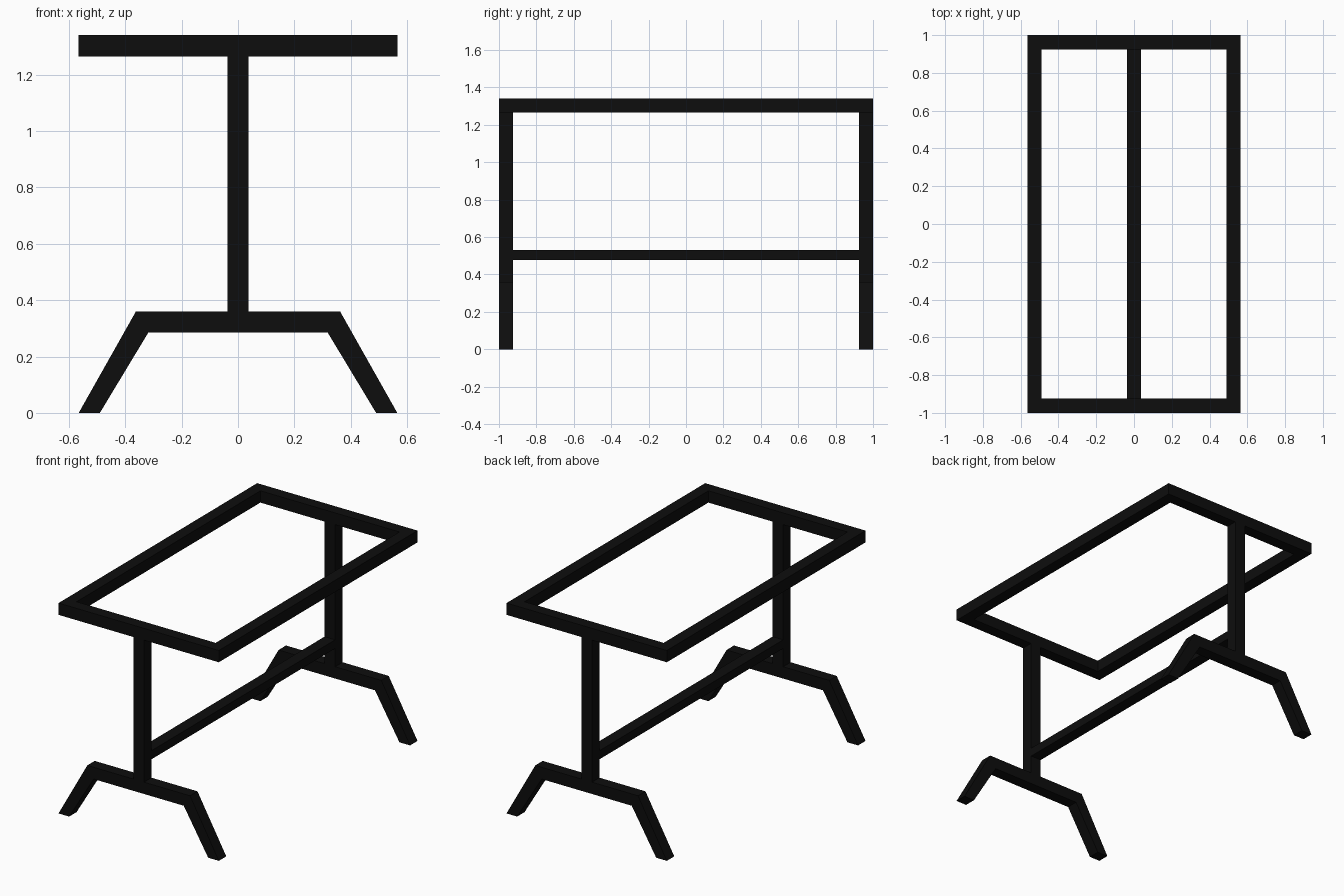
import bpy
import bmesh

cube = bpy.data.objects.get("Cube")
if cube:
    bpy.data.objects.remove(cube, do_unlink=True)

black = bpy.data.materials.new("black_steel")
black.use_nodes = True
colour = (0.004, 0.004, 0.004, 1)
black.diffuse_color = colour
black.node_tree.nodes["Principled BSDF"].inputs["Base Color"].default_value = colour

HALF_W, HALF_L, HEIGHT = 0.565, 1.0, 1.34
TUBE = 0.075


def finish(name, bm):
    bmesh.ops.recalc_face_normals(bm, faces=bm.faces)
    mesh = bpy.data.meshes.new(name)
    bm.to_mesh(mesh)
    bm.free()
    mesh.materials.append(black)
    obj = bpy.data.objects.new(name, mesh)
    bpy.context.collection.objects.link(obj)
    return obj


def box(name, low, high):
    bm = bmesh.new()
    bmesh.ops.create_cube(bm, size=1)
    for v in bm.verts:
        v.co = [(a + b) / 2 + c * (b - a) for a, b, c in zip(low, high, v.co)]
    return finish(name, bm)


def strip(name, outer, inner, offset, closed=False):
    """Solid bar between two matching outlines, extruded by an offset."""
    bm = bmesh.new()
    a = [bm.verts.new(p) for p in outer]
    b = [bm.verts.new(p) for p in inner]
    n = len(a)
    for i in range(n if closed else n - 1):
        j = (i + 1) % n
        bm.faces.new((a[i], a[j], b[j], b[i]))
    out = bmesh.ops.extrude_face_region(bm, geom=bm.faces[:], use_keep_orig=True)
    moved = [g for g in out["geom"] if isinstance(g, bmesh.types.BMVert)]
    bmesh.ops.translate(bm, vec=offset, verts=moved)
    return finish(name, bm)


def rectangle(w, l, z):
    return [(-w, -l, z), (w, -l, z), (w, l, z), (-w, l, z)]


# Mitred rectangular top frame
frame_z = HEIGHT - TUBE
strip("top_frame", rectangle(HALF_W, HALF_L, frame_z),
      rectangle(HALF_W - TUBE, HALF_L - TUBE, frame_z), (0, 0, TUBE), closed=True)

# Post and splayed foot at each end
outer_half = [(HALF_W, 0), (0.362, 0.36)]
inner_half = [(HALF_W - TUBE, 0), (0.318, 0.285)]


def mirrored(half, y):
    path = half + [(-x, z) for x, z in reversed(half)]
    return [(x, y, z) for x, z in path]


for end, y in (("front", -HALF_L), ("back", HALF_L - TUBE)):
    box(end + "_post", (-TUBE / 2, y, 0.36), (TUBE / 2, y + TUBE, frame_z))
    strip(end + "_foot", mirrored(outer_half, y), mirrored(inner_half, y), (0, TUBE, 0))

# Stretcher joining the posts
reach = HALF_L - TUBE
box("stretcher", (-TUBE / 2, -reach, 0.477), (TUBE / 2, reach, 0.532))
